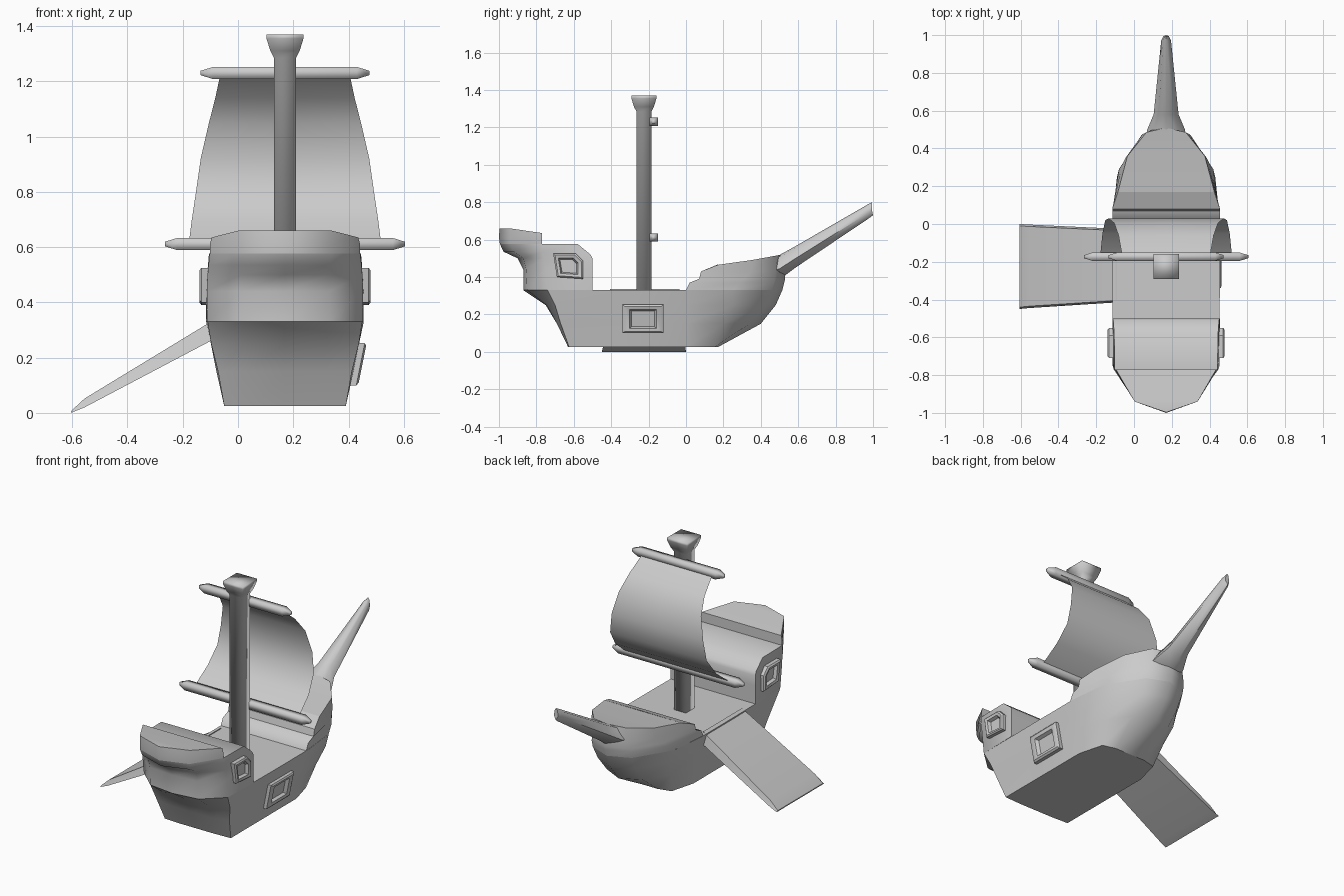
import bpy, bmesh, math

if "Cube" in bpy.data.objects:
    bpy.data.objects.remove(bpy.data.objects["Cube"])

CX = 0.17  # centre line of the ship


def make(name, rings, angle=50, caps=True, closed=True):
    """Loft equal-length loops of 3D points (x measured from the centre line)."""
    bm = bmesh.new()
    vs = [[bm.verts.new((x + CX, y, z)) for x, y, z in r] for r in rings]
    n = len(vs[0])
    for a, b in zip(vs, vs[1:]):
        for i in range(n if closed else n - 1):
            j = (i + 1) % n
            bm.faces.new((a[i], a[j], b[j], b[i]))
    if caps:
        for r in (vs[0], vs[-1]):
            for i in range(n // 2):
                ids = list(dict.fromkeys([i, i + 1, n - i - 1, (n - i) % n]))
                if len(ids) > 2:
                    bm.faces.new([r[k] for k in ids])
    bmesh.ops.recalc_face_normals(bm, faces=bm.faces)
    me = bpy.data.meshes.new(name)
    bm.to_mesh(me)
    bm.free()
    ob = bpy.data.objects.new(name, me)
    bpy.context.collection.objects.link(ob)
    bpy.ops.object.select_all(action='DESELECT')
    ob.select_set(True)
    bpy.context.view_layer.objects.active = ob
    bpy.ops.object.shade_smooth_by_angle(angle=math.radians(angle))
    return ob


def ring(z, half):
    """Half outline (x, y[, z]) from centre to centre, mirrored to a loop."""
    h = [(p[0], p[1], p[2] if len(p) > 2 else z) for p in half]
    return h + [(-x, y, zz) for x, y, zz in h[-2:0:-1]]


# lower hull
make("hull", [
    ring(.025, [(0, -.63), (.11, -.63), (.22, -.625), (.22, -.3), (.22, 0), (.18, .15), (.1, .17), (0, .17)]),
    ring(.15, [(0, -.69), (.14, -.69), (.242, -.67), (.248, -.3), (.248, 0), (.21, .2), (.12, .34), (0, .4)]),
    ring(.25, [(0, -.75), (.15, -.745), (.267, -.70), (.268, -.3), (.268, 0), (.24, .25), (.125, .42), (0, .48)]),
    ring(.33, [(0, -.87), (.16, -.85), (.28, -.74), (.285, -.3), (.285, .02), (.26, .25), (.13, .46), (0, .515)]),
])

# raised stern with an overhanging back
make("stern_castle", [
    ring(.33, [(0, -.87), (.16, -.85), (.28, -.74), (.285, -.5), (0, -.5)]),
    ring(.44, [(0, -.87), (.16, -.855), (.283, -.75), (.285, -.5), (0, -.5)]),
    ring(.50, [(0, -.90), (.16, -.87), (.28, -.76), (.283, -.5), (0, -.5)]),
    ring(.535, [(0, -.975), (.165, -.92), (.277, -.77), (.28, -.51, .52), (0, -.51, .52)]),
    ring(.577, [(0, -.995), (.165, -.94), (.272, -.77), (.275, -.58), (0, -.58)]),
])
make("stern_rail", [
    ring(.577, [(0, -.995), (.165, -.94), (.272, -.77), (0, -.77)]),
    ring(.61, [(0, -1), (.167, -.94), (.272, -.77), (0, -.77)]),
    ring(.66, [(0, -.997), (.167, -.94, .66), (.265, -.77, .635), (0, -.77, .635)]),
])

# raised bow with a stepped rear edge
make("forecastle", [
    ring(.33, [(0, 0), (.285, 0), (.26, .25), (.13, .46), (0, .515)]),
    ring(.37, [(0, .02), (.285, .02), (.25, .29), (.13, .47), (0, .525)]),
    ring(.39, [(0, .07), (.285, .07), (.235, .31), (.125, .475), (0, .53)]),
    ring(.43, [(0, .08), (.285, .08), (.215, .35), (.115, .48), (0, .53)]),
    ring(.465, [(0, .17, .467), (.255, .17, .465), (.205, .36, .492), (.105, .485, .515), (0, .51, .52)]),
])

# bowsprit: six-sided tapering spar
spar = []
for y, lo, hi, w in [(.42, .37, .50, .11), (.50, .39, .518, .10), (.58, .45, .562, .066), (.97, .712, .787, .026), (.995, .73, .80, .014)]:
    m = (lo + hi) / 2
    spar.append([(0, y + .005, lo), (w, y, m - .01), (w * .6, y, hi - .01),
                 (0, y, hi), (-w * .6, y, hi - .01), (-w, y, m - .01)])
make("bowsprit", spar, 60)


def square(w, z, y=-.225):
    return [(-w, y - w, z), (w, y - w, z), (w, y + w, z), (-w, y + w, z)]


# mast with flared crow's nest
make("mast", [square(.04, .32), square(.04, 1.285), square(.053, 1.31), square(.067, 1.355), square(.067, 1.37)], 95)


# yards: square bars with pointed ends
def yard(name, z, half):
    rs = []
    for x, w in [(-half, .008), (-half + .045, .022), (half - .045, .022), (half, .008)]:
        rs.append([(x, -.173 + a * w, z + b * w) for a, b in ((-1, -1), (1, -1), (1, 1), (-1, 1))])
    make(name, rs, 95)


yard("upper_yard", 1.23, .305)
yard("lower_yard", .611, .435)

# billowing sail, a single sheet
sail = [(1.22, .235, -.155), (1.14, .252, -.06), (1.05, .275, .005), (.92, .305, .03),
        (.80, .322, .02), (.70, .337, -.05), (.62, .347, -.15)]
make("sail", [[(-w, y, z), (0, y, z), (w, y, z)] for z, w, y in sail], 60, caps=False, closed=False)


# windows: raised frame with recessed pane, x position given by a function of z
def window(name, pts, hull_x, side=1):
    cy = (min(p[0] for p in pts) + max(p[0] for p in pts)) / 2
    cz = (min(p[1] for p in pts) + max(p[1] for p in pts)) / 2
    rs = []
    for scale, out in [(1, -.02), (1, .02), (.88, .027), (.66, .022), (.55, .004)]:
        r = []
        for y, z in pts:
            yy, zz = cy + (y - cy) * scale, cz + (z - cz) * scale
            r.append((side * (hull_x(zz) + out), yy, zz))
        rs.append(r)
    make(name, rs, 40)


window("side_window", [(-.34, .10), (-.12, .10), (-.12, .252), (-.34, .252)], lambda z: .238 + (z - .1) * .2)
for s, n in ((1, "right"), (-1, "left")):
    window("stern_window_" + n, [(-.69, .40), (-.55, .39), (-.55, .485), (-.59, .525), (-.71, .525)],
           lambda z: .282, s)

# boarding ramp on the left side
make("ramp", [[(x - CX, y0, lo), (x - CX, y1, lo), (x - CX, y1 - .01, hi), (x - CX, y0 + .01, hi)]
              for x, y0, y1, lo, hi in [(-.09, -.415, -.025, .265, .335), (-.555, -.445, -.003, .02, .052),
                                        (-.605, -.45, 0, 0, .006)]], 40)
